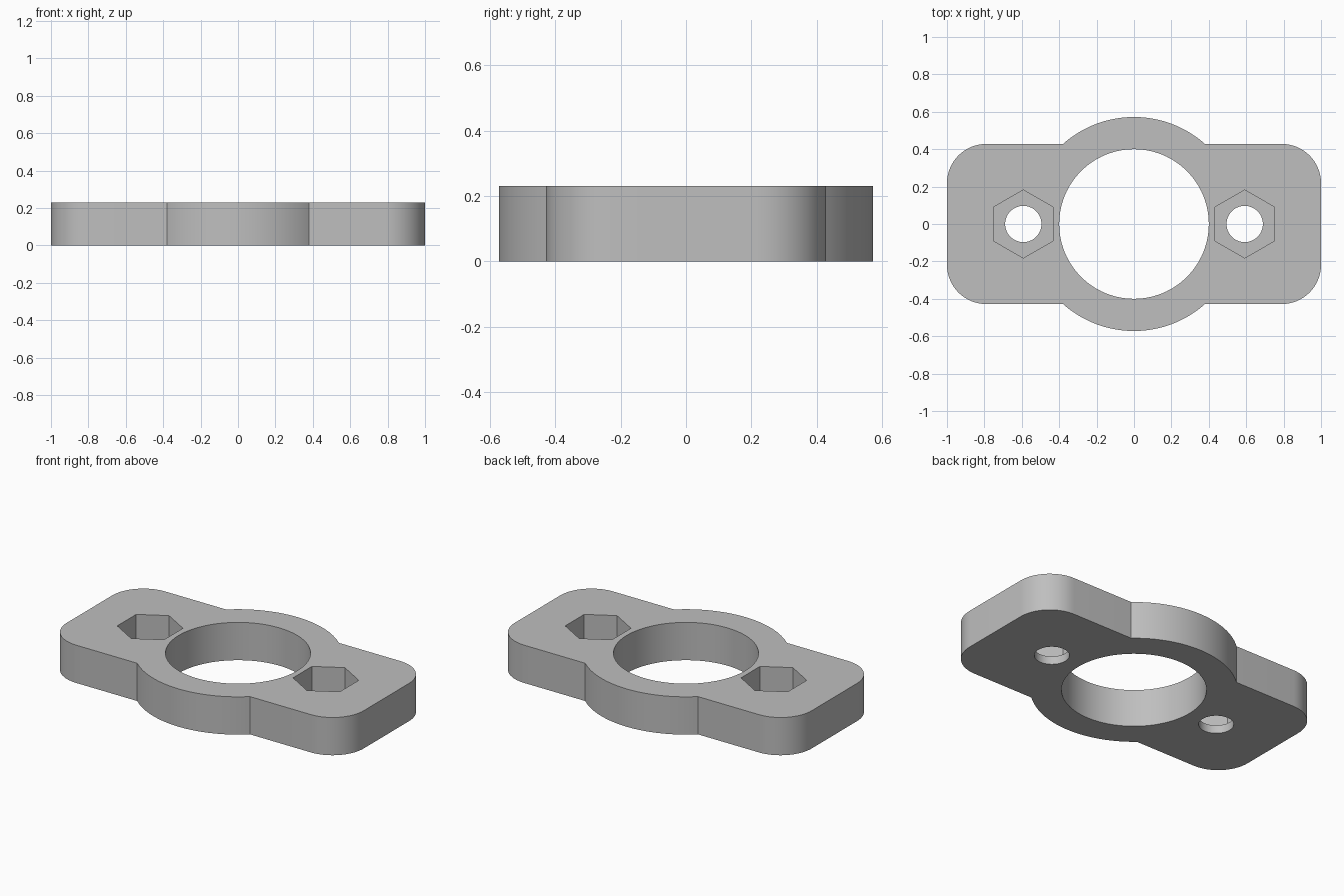
import bpy
import bmesh
from math import acos, asin, cos, sin, pi

HEIGHT = 0.23
HALF_X, HALF_Y, CORNER = 1.0, 0.428, 0.21
RING_R, BORE_R = 0.572, 0.40
BOLT_X, BOLT_R, NUT_R, FLOOR = 0.592, 0.097, 0.182, 0.05

old = bpy.data.objects.get("Cube")
if old:
    bpy.data.objects.remove(old, do_unlink=True)

grey = bpy.data.materials.new("light grey")
grey.use_nodes = True
colour = (0.52, 0.52, 0.52, 1)
grey.diffuse_color = colour
grey.node_tree.nodes["Principled BSDF"].inputs["Base Color"].default_value = colour


def arc(cx, cy, r, start, end, steps):
    angles = [start + (end - start) * i / steps for i in range(steps + 1)]
    return [(cx + r * cos(a), cy + r * sin(a)) for a in angles]


def polygon(cx, r, sides, turn=0):
    return arc(cx, 0, r, turn, turn + 2 * pi, sides)[:-1]


def prism(name, outline, bottom, top):
    """Extrude a flat outline between two heights."""
    bm = bmesh.new()
    face = bm.faces.new([bm.verts.new((x, y, bottom)) for x, y in outline])
    new = bmesh.ops.extrude_face_region(bm, geom=[face])["geom"]
    verts = [g for g in new if isinstance(g, bmesh.types.BMVert)]
    bmesh.ops.translate(bm, verts=verts, vec=(0, 0, top - bottom))
    bmesh.ops.recalc_face_normals(bm, faces=bm.faces)
    mesh = bpy.data.meshes.new(name)
    bm.to_mesh(mesh)
    bm.free()
    mesh.materials.append(grey)
    obj = bpy.data.objects.new(name, mesh)
    bpy.context.collection.objects.link(obj)
    return obj


# Plate outline: rounded ends joined by the bulging ring
cx, cy = HALF_X - CORNER, HALF_Y - CORNER
join = asin(HALF_Y / RING_R)
half = arc(cx, -cy, CORNER, -pi / 2, 0, 16) + arc(cx, cy, CORNER, 0, pi / 2, 16)
half += arc(0, 0, RING_R, join, pi - join, 40)
plate = prism("mounting_plate", half + [(-x, -y) for x, y in half], 0, HEIGHT)

# Centre bore, bolt holes and hexagonal nut pockets
cutters = [prism("bore_cutter", polygon(0, BORE_R, 96), -0.1, HEIGHT + 0.1)]
for side, x in (("left", BOLT_X), ("right", -BOLT_X)):
    cutters.append(prism(side + "_bolt_cutter", polygon(x, BOLT_R, 48), -0.1, HEIGHT + 0.1))
    cutters.append(prism(side + "_nut_cutter", polygon(x, NUT_R, 6, pi / 2), FLOOR, HEIGHT + 0.1))

bpy.ops.object.select_all(action="DESELECT")
plate.select_set(True)
bpy.context.view_layer.objects.active = plate
for cutter in cutters:
    mod = plate.modifiers.new(cutter.name, "BOOLEAN")
    mod.operation = "DIFFERENCE"
    mod.solver = "EXACT"
    mod.object = cutter
    bpy.ops.object.modifier_apply(modifier=mod.name)
for cutter in cutters:
    bpy.data.objects.remove(cutter, do_unlink=True)

bpy.ops.object.shade_smooth_by_angle(angle=pi / 6)
